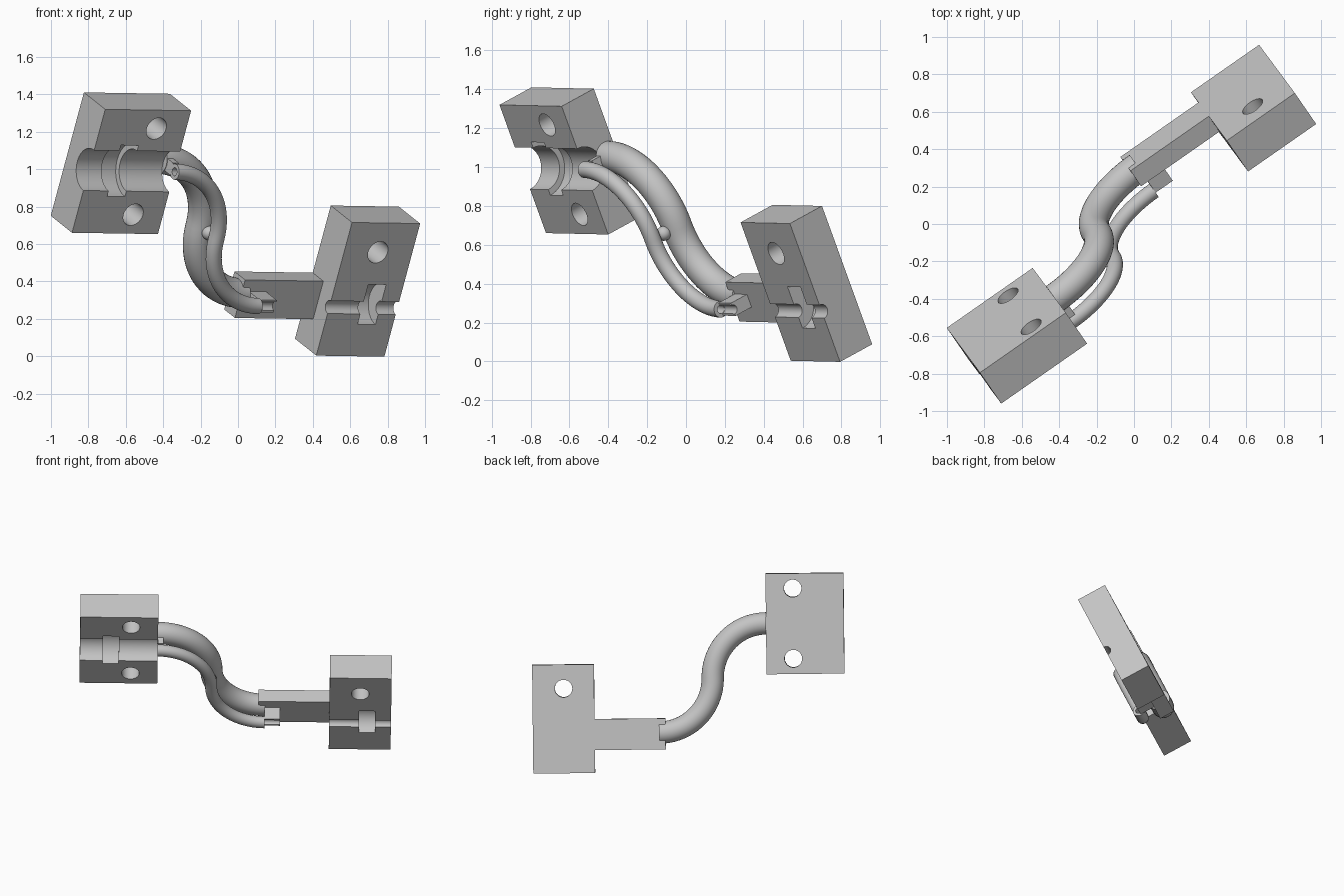
import bpy, math
from mathutils import Matrix, Vector

cube = bpy.data.objects.get("Cube")
if cube:
    bpy.data.objects.remove(cube, do_unlink=True)

grey = bpy.data.materials.new("light_grey")
grey.use_nodes = True
colour = (0.55, 0.55, 0.55, 1)
grey.diffuse_color = colour
grey.node_tree.nodes["Principled BSDF"].inputs["Base Color"].default_value = colour

# Tilted frame of the whole part: along the length, backward, upward
along = Vector((0.82, 0.572, -0.013)).normalized()
up = Vector((0.235, -0.338, 0.912))
back = up.cross(along).normalized()
up = along.cross(back)
frame = Matrix((along, back, up)).transposed().to_4x4()
frame.translation = (-0.71, -0.96, 1.32)

DEPTH = 0.22
TUBE_Z = -0.358
LOW_Z = -1.135


def new_object(name, verts, faces):
    mesh = bpy.data.meshes.new(name)
    mesh.from_pydata(verts, [], faces)
    obj = bpy.data.objects.new(name, mesh)
    bpy.context.collection.objects.link(obj)
    mesh.materials.append(grey)
    return obj


def box(name, x0, x1, y0, y1, z0, z1):
    verts = [(x, y, z) for x in (x0, x1) for y in (y0, y1) for z in (z0, z1)]
    faces = [(0, 1, 3, 2), (4, 6, 7, 5), (0, 4, 5, 1),
             (2, 3, 7, 6), (0, 2, 6, 4), (1, 5, 7, 3)]
    return new_object(name, verts, faces)


def cut_cylinder(target, radius, start, end):
    """Subtract a round bore running from start to end."""
    start, end = Vector(start), Vector(end)
    axis = end - start
    bpy.ops.mesh.primitive_cylinder_add(vertices=48, radius=radius, depth=axis.length)
    cutter = bpy.context.object
    cutter.hide_render = True
    cutter.matrix_world = (Matrix.Translation((start + end) / 2)
                           @ axis.to_track_quat('Z', 'Y').to_matrix().to_4x4())
    bpy.context.view_layer.update()
    mod = target.modifiers.new("bore", 'BOOLEAN')
    mod.operation, mod.solver, mod.object = 'DIFFERENCE', 'EXACT', cutter
    bpy.context.view_layer.objects.active = target
    bpy.ops.object.modifier_apply(modifier=mod.name)
    bpy.data.objects.remove(cutter, do_unlink=True)


def s_tube(name, y, radius, bore=0.0, sides=28, steps=20):
    """Sweep a round section along two opposed quarter arcs."""
    bend = (TUBE_Z - LOW_Z) / 2
    path = []
    for i in range(2 * steps + 1):
        t = math.pi / 2 * i / steps
        if i <= steps:
            x, z, turn = bend * math.sin(t), -bend * (1 - math.cos(t)), t
        else:
            turn = math.pi - t
            x, z = 2 * bend - bend * math.sin(turn), -bend * (1 + math.cos(turn))
            z = -2 * bend + bend * (1 - math.cos(turn))
        path.append((Vector((0.559 + x, y, TUBE_Z + z)),
                     Vector((math.sin(turn), 0, math.cos(turn)))))
    verts, faces = [], []
    for r in ([radius, bore] if bore else [radius]):
        for point, normal in path:
            for k in range(sides):
                a = math.tau * k / sides
                verts.append(point + r * (normal * math.cos(a) + Vector((0, math.sin(a), 0))))
    rings = len(path)

    def bridge(a, b, flip):
        for k in range(sides):
            n = (k + 1) % sides
            face = (a * sides + k, a * sides + n, b * sides + n, b * sides + k)
            faces.append(face[::-1] if flip else face)

    for i in range(rings - 1):
        bridge(i, i + 1, True)
        if bore:
            bridge(rings + i, rings + i + 1, False)
    if bore:
        bridge(0, rings, False)
        bridge(rings - 1, 2 * rings - 1, True)
    else:
        faces.append(tuple(range(sides)))
        faces.append(tuple((rings - 1) * sides + k for k in reversed(range(sides))))
    return new_object(name, verts, faces)


# Upper clamp block with a wide channel, a ring recess and two bolt holes
upper = box("upper_clamp_block", 0, 0.56, 0, DEPTH, -0.724, 0)
cut_cylinder(upper, 0.118, (-0.1, 0, TUBE_Z), (0.7, 0, TUBE_Z))
cut_cylinder(upper, 0.15, (0.165, 0, TUBE_Z), (0.28, 0, TUBE_Z))
for z in (-0.108, -0.613):
    cut_cylinder(upper, 0.063, (0.366, -0.1, z), (0.366, 0.4, z))

# Lower clamp block with a narrow channel, a ring recess and one bolt hole
lower = box("lower_clamp_block", 1.8, 2.244, 0, DEPTH, -1.419, -0.638)
cut_cylinder(lower, 0.037, (1.7, 0, LOW_Z), (2.4, 0, LOW_Z))
cut_cylinder(lower, 0.117, (2.014, 0, LOW_Z + 0.02), (2.13, 0, LOW_Z + 0.02))
cut_cylinder(lower, 0.063, (2.02, -0.1, -0.81), (2.02, 0.4, -0.81))

# Flat arm joining the lower block to the main tube
arm = box("connecting_arm", 1.29, 1.8, 0.11, DEPTH, -1.255, -1.032)

# Thick structural tube and thin hollow guide tube
main = s_tube("main_tube", 0.165, 0.08)
guide = s_tube("guide_tube", 0, 0.043, bore=0.022)

# Small seats holding both ends of the guide tube
seat_low = box("lower_tube_seat", 1.335, 1.447, 0, 0.12, LOW_Z - 0.036, LOW_Z + 0.036)
cut_cylinder(seat_low, 0.024, (1.3, 0, LOW_Z), (1.5, 0, LOW_Z))
seat_up = box("upper_tube_seat", 0.562, 0.6, 0.035, 0.12, TUBE_Z - 0.035, TUBE_Z + 0.035)

# Ball joining the two tubes at the middle of the bend
bpy.ops.mesh.primitive_uv_sphere_add(
    segments=24, ring_count=14, radius=0.038,
    location=(0.559 + (TUBE_Z - LOW_Z) / 2, 0.075, (TUBE_Z + LOW_Z) / 2))
ball = bpy.context.object
ball.name = "tube_link_ball"
ball.data.materials.append(grey)
bpy.context.view_layer.update()

# Tilt everything into place and shade round parts smooth
parts = [upper, lower, arm, main, guide, seat_low, seat_up, ball]
bpy.ops.object.select_all(action='DESELECT')
for obj in parts:
    obj.matrix_world = frame @ obj.matrix_world
    obj.select_set(True)
bpy.context.view_layer.objects.active = upper
bpy.ops.object.shade_smooth_by_angle(angle=math.radians(30))
